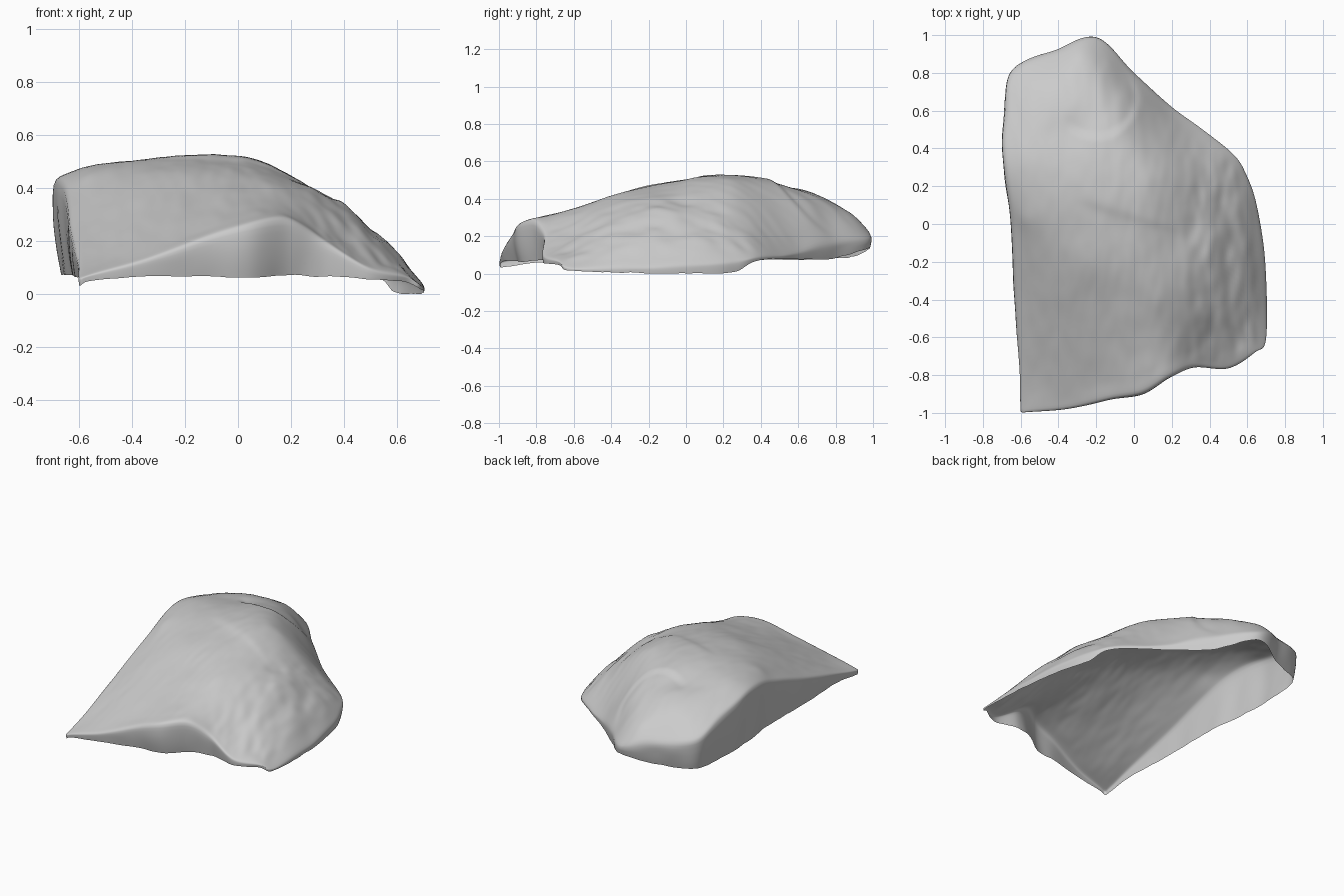
import bpy
import bmesh
import math
from mathutils import Vector, noise

if "Cube" in bpy.data.objects:
    bpy.data.objects.remove(bpy.data.objects["Cube"])

SEGMENTS = 12     # samples between neighbouring outline points
RINGS = 60        # rings from the shoulder to the middle of the top
WALL_STEPS = 8    # rows from the shoulder down to the rim
CENTRE = Vector((-.05, -.05))

# Outline, anticlockwise from the front tip: x, y, shoulder height, rim height
OUTLINE = [
    (-.598, -.995, .07, .04), (-.55, -.995, .085, .06), (-.35, -.98, .14, .075),
    (-.12, -.93, .225, .075), (.05, -.9, .275, .07), (.2, -.81, .29, .08),
    (.32, -.76, .215, .075), (.5, -.765, .105, .065), (.64, -.68, .075, .05),
    (.7, -.6, .035, .02), (.695, -.2, .04, .01), (.65, .1, .06, .01),
    (.595, .26, .075, .015), (.525, .37, .095, .075), (.35, .51, .105, .085),
    (.2, .62, .125, .085), (0, .8, .175, .09), (-.2, .99, .2, .145),
    (-.42, .92, .255, .1), (-.65, .82, .29, .09), (-.685, .6, .38, .08),
    (-.7, .38, .435, .08), (-.655, 0, .385, .08), (-.635, -.4, .25, .075),
    (-.607, -.75, .14, .07), (-.602, -.95, .08, .045)]

# Heights of the top surface: x, y, z
TOP = [
    (-.4, -.7, .23), (0, -.7, .325), (.15, -.65, .34), (.4, -.6, .22),
    (.55, -.5, .165), (-.45, -.4, .335), (-.1, -.4, .415), (.15, -.4, .42),
    (.35, -.35, .345), (.55, -.3, .21), (.62, -.2, .14), (-.25, -.2, .47),
    (-.58, .02, .445), (-.4, 0, .485), (-.1, 0, .515), (.1, 0, .495),
    (.3, 0, .39), (.5, 0, .245), (-.6, .3, .482), (-.4, .25, .512),
    (-.1, .22, .53), (.15, .25, .465), (.35, .25, .305), (.5, .2, .2),
    (-.58, .55, .44), (-.35, .5, .475), (-.08, .5, .478), (.15, .45, .34),
    (-.5, .75, .385), (-.25, .72, .415), (-.05, .68, .36), (-.28, .9, .315)]


def kernel(r):
    """Thin plate spline kernel."""
    return r * r * math.log(r) if r > 1e-6 else 0.0


def solve(rows):
    """Gaussian elimination on an augmented matrix."""
    n = len(rows)
    for i in range(n):
        pivot = max(range(i, n), key=lambda k: abs(rows[k][i]))
        rows[i], rows[pivot] = rows[pivot], rows[i]
        for k in range(n):
            if k != i and rows[k][i]:
                f = rows[k][i] / rows[i][i]
                rows[k] = [a - f * b for a, b in zip(rows[k], rows[i])]
    return [rows[i][n] / rows[i][i] for i in range(n)]


def fit_surface(points):
    """Return a smooth height function through all the points."""
    rows = []
    for x, y, z in points:
        rows.append([kernel(math.hypot(x - p[0], y - p[1])) for p in points]
                    + [1, x, y, z])
    for column in ([1] * len(points), [p[0] for p in points], [p[1] for p in points]):
        rows.append(column + [0, 0, 0, 0])
    weights = solve(rows)
    base, slope_x, slope_y = weights[-3:]

    def height(x, y):
        total = base + slope_x * x + slope_y * y
        for w, p in zip(weights, points):
            total += w * kernel(math.hypot(x - p[0], y - p[1]))
        return total
    return height


def smooth_step(a, b, value):
    t = min(max((value - a) / (b - a), 0), 1)
    return t * t * (3 - 2 * t)


def closed_curve(points):
    """Catmull-Rom loop through the outline points."""
    vectors = [Vector(p) for p in points]
    n = len(vectors)
    loop = []
    for i in range(n):
        a, b, c, d = (vectors[(i + k) % n] for k in (-1, 0, 1, 2))
        for s in range(SEGMENTS):
            t = s / SEGMENTS
            loop.append(b + (c - a) * (t / 2)
                        + (a * 2 - b * 5 + c * 4 - d) * (t * t / 2)
                        + (b * 3 - a - c * 3 + d) * (t ** 3 / 2))
    return loop


def relief(x, y):
    """Small surface detail: rough flank, scoop at the back, and a soft crease."""
    p = Vector((x * 9, y * 4, 0))
    rough = smooth_step(.2, .4, x) * smooth_step(.55, .3, y)
    z = noise.noise(p) * (.004 + .014 * rough)
    z += noise.noise(p * 2.3) * (.002 + .006 * rough)
    scoop = smooth_step(.24, .19, math.hypot(x + .2, y - .68))
    z -= .015 * scoop * smooth_step(-.1, .15, x + .2 - (y - .68))
    crease = .03 - .3 * x
    z += .005 * math.tanh((y - crease) / .03) * smooth_step(.4, .1, abs(x))
    return z


# Build the open shell: wall rows up from the rim, then top rings inward
height = fit_surface([p[:3] for p in OUTLINE] + TOP)
loop = closed_curve(OUTLINE)
bm = bmesh.new()
rows = []

for step in range(WALL_STEPS, 0, -1):
    f = step / WALL_STEPS
    row = []
    for p in loop:
        drop = p.z - p.w
        wobble = noise.noise(Vector((p.x * 7, p.y * 7, f))) * .04 * drop
        inset = 1 - .14 * drop * f * f + wobble
        rim = p.w + .006 * noise.noise(Vector((p.x * 12, p.y * 12, 3)))
        row.append(bm.verts.new((p.x * inset, p.y * inset, p.z + (rim - p.z) * f)))
    rows.append(row)

for ring in range(RINGS):
    scale = 1 - ring / RINGS
    row = []
    for p in loop:
        x, y = CENTRE + (p.xy - CENTRE) * scale
        z = height(x, y) + relief(x, y) * smooth_step(0, .12, 1 - scale)
        row.append(bm.verts.new((x, y, max(z, p.w))))
    rows.append(row)

count = len(loop)
for outer, inner in zip(rows, rows[1:]):
    for i in range(count):
        j = (i + 1) % count
        bm.faces.new((outer[i], outer[j], inner[j], inner[i]))
peak = bm.verts.new((*CENTRE, height(*CENTRE) + relief(*CENTRE)))
for i in range(count):
    bm.faces.new((rows[-1][i], rows[-1][(i + 1) % count], peak))

# Wear the shoulder round
shoulder = [v for row in rows[WALL_STEPS - 2:WALL_STEPS + 3] for v in row]
for _ in range(4):
    bmesh.ops.smooth_vert(bm, verts=shoulder, factor=.5, use_axis_x=True,
                          use_axis_y=True, use_axis_z=True)

# Stand the shell on the ground
lowest = min(v.co.z for v in bm.verts)
bmesh.ops.translate(bm, verts=bm.verts, vec=(0, 0, -lowest))

mesh = bpy.data.meshes.new("rock_shell")
bm.to_mesh(mesh)
bm.free()
rock = bpy.data.objects.new("rock_shell", mesh)
bpy.context.collection.objects.link(rock)

# Plain stone colour
stone = bpy.data.materials.new("light_grey_stone")
stone.use_nodes = True
colour = (.6, .6, .6, 1)
stone.diffuse_color = colour
stone.node_tree.nodes["Principled BSDF"].inputs["Base Color"].default_value = colour
mesh.materials.append(stone)

bpy.context.view_layer.objects.active = rock
rock.select_set(True)
bpy.ops.object.shade_smooth_by_angle(angle=math.radians(80))
